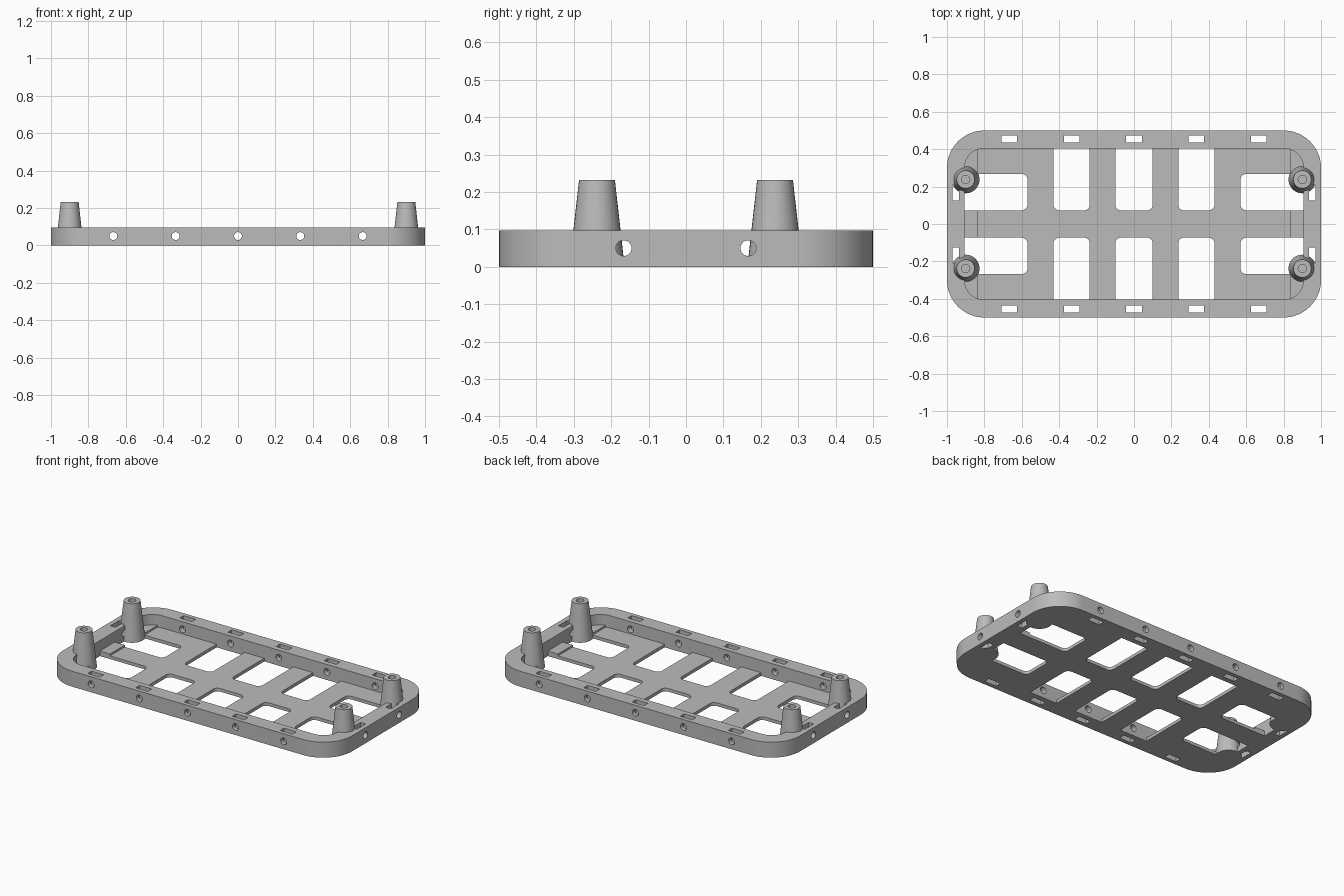
import bpy, bmesh, math
from mathutils import Matrix, Vector

if "Cube" in bpy.data.objects:
    bpy.data.objects.remove(bpy.data.objects["Cube"])

grey = bpy.data.materials.new("light_grey")
grey.use_nodes = True
GREY = (0.5, 0.5, 0.5, 1)
grey.diffuse_color = GREY
grey.node_tree.nodes["Principled BSDF"].inputs["Base Color"].default_value = GREY


def add_prism(bm, x0, x1, y0, y1, z0, z1, radius=0.0, steps=12):
    """Upright block with rounded vertical corners."""
    pts = []
    corners = [(x1 - radius, y1 - radius), (x0 + radius, y1 - radius),
               (x0 + radius, y0 + radius), (x1 - radius, y0 + radius)]
    for i, (cx, cy) in enumerate(corners):
        for k in range(steps + 1 if radius else 1):
            a = math.pi / 2 * (i + k / steps)
            pts.append((cx + radius * math.cos(a), cy + radius * math.sin(a), z0))
    face = bm.faces.new([bm.verts.new(p) for p in pts])
    top = bmesh.ops.extrude_face_region(bm, geom=[face])["geom"]
    bmesh.ops.translate(bm, vec=(0, 0, z1 - z0),
                        verts=[v for v in top if isinstance(v, bmesh.types.BMVert)])


def make(name, bm):
    bmesh.ops.recalc_face_normals(bm, faces=bm.faces)
    mesh = bpy.data.meshes.new(name)
    bm.to_mesh(mesh)
    bm.free()
    mesh.materials.append(grey)
    obj = bpy.data.objects.new(name, mesh)
    bpy.context.collection.objects.link(obj)
    return obj


def cut(obj, bm):
    """Subtract the solids in bm from obj."""
    cutter = make("cutter", bm)
    cutter.hide_render = True
    mod = obj.modifiers.new("cut", "BOOLEAN")
    mod.operation, mod.solver, mod.object = "DIFFERENCE", "EXACT", cutter
    bpy.context.view_layer.objects.active = obj
    bpy.ops.object.modifier_apply(modifier=mod.name)
    bpy.data.objects.remove(cutter)


def smooth(obj):
    bpy.ops.object.select_all(action="DESELECT")
    obj.select_set(True)
    bpy.context.view_layer.objects.active = obj
    bpy.ops.object.shade_smooth_by_angle(angle=math.radians(30))


HEIGHT, FLOOR, PAD = 0.097, 0.02, 0.032
IN_X, IN_Y = 0.905, 0.403
SIDE_X = [i / 3 for i in range(-2, 3)]
END_Y = (-1 / 6, 1 / 6)

# Rounded rim
bm = bmesh.new()
add_prism(bm, -1, 1, -0.5, 0.5, 0, HEIGHT, 0.2)
rim = make("rim", bm)
bm = bmesh.new()
add_prism(bm, -IN_X, IN_X, -IN_Y, IN_Y, -0.1, 0.2, 0.1)
cut(rim, bm)

# Strap slots down through the rim
bm = bmesh.new()
for s in (-1, 1):
    for x in SIDE_X:
        add_prism(bm, x - 0.042, x + 0.042, s * 0.455 - 0.019, s * 0.455 + 0.019, -0.1, 0.2)
    for y in END_Y:
        add_prism(bm, s * 0.953 - 0.018, s * 0.953 + 0.018, y - 0.042, y + 0.042, -0.1, 0.2)
cut(rim, bm)

# Round cross holes through the rim
bm = bmesh.new()


def add_hole(x, y, axis, angle):
    bmesh.ops.create_cone(bm, cap_ends=True, segments=24, radius1=0.021, radius2=0.021, depth=0.2,
                          matrix=Matrix.Translation((x, y, 0.05)) @ Matrix.Rotation(angle, 4, axis))


for s in (-1, 1):
    for x in SIDE_X:
        add_hole(x, s * 0.453, "X", math.pi / 2)
    for y in END_Y:
        add_hole(s * 0.953, y, "Y", math.pi / 2)
cut(rim, bm)
smooth(rim)

# Floor with slightly raised end pads
bm = bmesh.new()
add_prism(bm, -IN_X, IN_X, -IN_Y, IN_Y, 0, PAD, 0.1)
floor = make("floor", bm)
bm = bmesh.new()
add_prism(bm, -0.835, 0.835, -0.6, 0.6, FLOOR, 0.2)
cut(floor, bm)

# Windows, open against the rim
bm = bmesh.new()
for s in (-1, 1):
    y0, y1 = sorted((s * 0.073, s * 0.5))
    for x0, x1 in ((-0.43, -0.237), (-0.1, 0.1), (0.237, 0.43)):
        add_prism(bm, x0, x1, y0, y1, -0.1, 0.2, 0.03, 6)
    y0, y1 = sorted((s * 0.073, s * 0.268))
    for x0, x1 in ((-1, -0.57), (0.57, 1)):
        add_prism(bm, x0, x1, y0, y1, -0.1, 0.2, 0.03, 6)
cut(floor, bm)
smooth(floor)

# Tapered corner posts with a blind screw hole
PROFILE = [(0, 0), (0.074, 0), (0.048, 0.232), (0.022, 0.232), (0.022, 0.12), (0, 0.12)]
for side, sx in (("right", -1), ("left", 1)):
    for end, sy in (("front", -1), ("back", 1)):
        bm = bmesh.new()
        verts = [bm.verts.new((r, 0, z)) for r, z in PROFILE]
        edges = [bm.edges.new(pair) for pair in zip(verts, verts[1:])]
        bmesh.ops.spin(bm, geom=verts + edges, cent=(0, 0, 0), axis=(0, 0, 1),
                       angle=math.tau, steps=32)
        bmesh.ops.remove_doubles(bm, verts=bm.verts, dist=0.0005)
        post = make(f"{end}_{side}_post", bm)
        post.location = Vector((sx * 0.9, sy * 0.238, 0))
        smooth(post)
